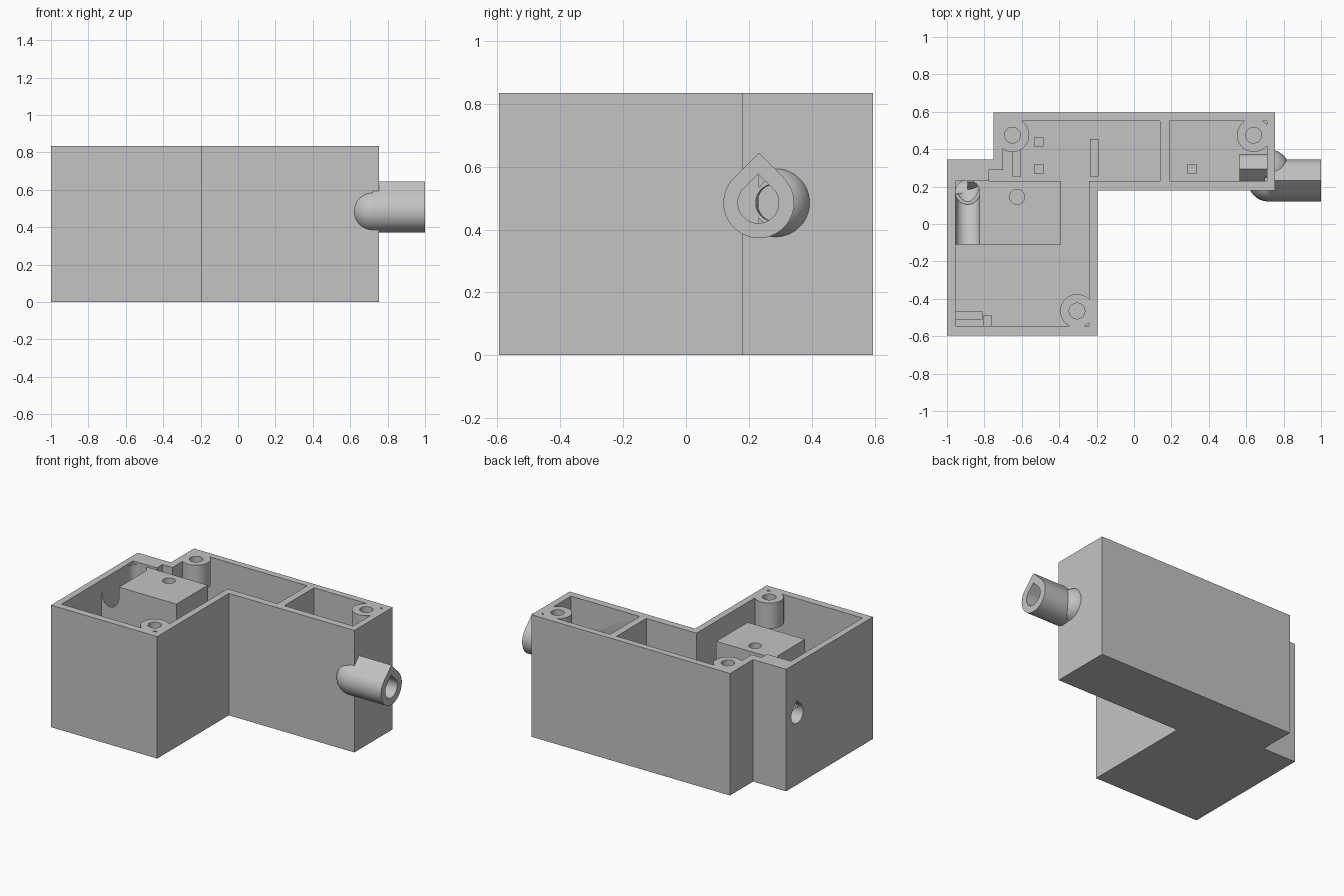
import bpy, bmesh, math
from mathutils import Vector

if "Cube" in bpy.data.objects:
    bpy.data.objects.remove(bpy.data.objects["Cube"])

TOP, FLOOR = 0.835, 0.045
AXIS_Z = 0.485

gray = bpy.data.materials.new("plain_gray")
gray.diffuse_color = (0.55, 0.55, 0.55, 1)
gray.use_nodes = True
gray.node_tree.nodes["Principled BSDF"].inputs["Base Color"].default_value = gray.diffuse_color


def finish(name, bm):
    bmesh.ops.recalc_face_normals(bm, faces=bm.faces)
    me = bpy.data.meshes.new(name)
    bm.to_mesh(me)
    bm.free()
    me.materials.append(gray)
    ob = bpy.data.objects.new(name, me)
    bpy.context.collection.objects.link(ob)
    return ob


def prism(name, base, offset):
    """Closed 3D outline extruded along an offset."""
    bm = bmesh.new()
    face = bm.faces.new([bm.verts.new(p) for p in base])
    new = bmesh.ops.extrude_face_region(bm, geom=[face])["geom"]
    bmesh.ops.translate(bm, vec=Vector(offset),
                        verts=[g for g in new if isinstance(g, bmesh.types.BMVert)])
    return finish(name, bm)


def plan(name, pts, z0, z1):
    return prism(name, [(x, y, z0) for x, y in pts], (0, 0, z1 - z0))


def box(name, x0, x1, y0, y1, z0, z1):
    return plan(name, [(x0, y0), (x1, y0), (x1, y1), (x0, y1)], z0, z1)


def rod(name, a, b, r, n=48):
    a, b = Vector(a), Vector(b)
    bm = bmesh.new()
    bmesh.ops.create_cone(bm, cap_ends=True, segments=n, radius1=r, radius2=r,
                          depth=(b - a).length)
    q = (b - a).to_track_quat('Z', 'Y')
    for v in bm.verts:
        v.co = q @ v.co + (a + b) / 2
    return finish(name, bm)


def ball(name, c, r):
    bm = bmesh.new()
    bmesh.ops.create_uvsphere(bm, u_segments=48, v_segments=24, radius=r)
    bmesh.ops.translate(bm, vec=Vector(c), verts=bm.verts)
    return finish(name, bm)


def teardrop(name, x0, x1, y, r, n=36):
    """Round bar along x with a pointed top."""
    pts = [(x0, y, AXIS_Z + r * math.sqrt(2))]
    for i in range(n + 1):
        a = math.radians(135 + 270 * i / n)
        pts.append((x0, y + r * math.cos(a), AXIS_Z + r * math.sin(a)))
    return prism(name, pts, (x1 - x0, 0, 0))


def cut(target, *cutters):
    for c in cutters:
        m = target.modifiers.new("cut", 'BOOLEAN')
        m.operation, m.solver, m.object = 'DIFFERENCE', 'EXACT', c
        bpy.context.view_layer.objects.active = target
        bpy.ops.object.modifier_apply(modifier=m.name)


# L-shaped outer shell
shell = plan("housing_shell", [(-1, -.595), (-.195, -.595), (-.195, .18), (.755, .18),
                               (.755, .595), (-.75, .595), (-.75, .345), (-1, .345)], 0, TOP)

# Cutters: two open chambers, wall openings and pipe bores
main_chamber = plan("main_chamber", [(-.955, -.545), (-.24, -.545), (-.24, .23), (.14, .23),
                                     (.14, .55), (-.70, .55), (-.70, .29), (-.775, .29),
                                     (-.775, .23), (-.955, .23)], FLOOR, 1)
side_chamber = box("side_chamber", .19, .71, .23, .55, FLOOR, 1)
round_window = rod("round_window", (-.3, -.28, .475), (-.1, -.28, .475), .205, 72)
front_hole = rod("front_hole", (-.645, -.7, .725), (-.645, -.5, .725), .058)
inlet_bore = teardrop("inlet_bore", -1.1, -.89, .225, .065)
outlet_bore = teardrop("outlet_bore", .70, 1.1, .23, .065)
inner_bore = rod("inner_bore", (.5, .29, AXIS_Z), (.75, .28, AXIS_Z), .06)
cutters = [main_chamber, side_chamber, round_window, front_hole,
           inlet_bore, outlet_bore, inner_bore]
cut(shell, *cutters)

# Outlet pipe with rounded inner end and elbow bulge
pipe = teardrop("outlet_pipe", .72, 1, .2315, .1125)
pipe_end = ball("outlet_round_end", (.72, .2315, AXIS_Z), .1115)
elbow = ball("outlet_elbow", (.72, .285, AXIS_Z), .114)
stub = teardrop("inner_pipe_stub", .565, .72, .295, .08)
for part in (pipe, pipe_end, elbow):
    cut(part, side_chamber, outlet_bore, inner_bore)
cut(stub, inner_bore, outlet_bore)

# Mounting block with a sloped, open-topped channel
block = box("mounting_block", -.955, -.39, -.11, .23, FLOOR, .82)
block_hole = rod("block_hole", (-.625, .145, .6), (-.625, .145, 1), .04)
low, high = (-.89, .225, AXIS_Z), (-.89, -.16, .79)
channel = rod("channel", low, high, .065)
slot = prism("channel_slot", [(-.955, .17, .53), (-.955, -.16, .79), (-.955, -.16, 1),
                              (-.955, .17, 1)], (.13, 0, 0))
end_well = rod("channel_end_well", (-.89, .17, AXIS_Z), (-.89, .17, 1), .065)
cutters += [block_hole, channel, slot, end_well]
cut(block, block_hole, channel, slot, end_well, inlet_bore)

# Screw bosses hanging at the rim
bosses = []
for i, (x, y) in enumerate([(-.65, .475), (.64, .475), (-.305, -.465)]):
    boss = rod(f"screw_boss_{i + 1}", (x, y, .66), (x, y, TOP), .09)
    hole = rod("screw_hole", (x, y, .69), (x, y, 1), .042)
    cut(boss, hole)
    cutters.append(hole)
    bosses.append(boss)

# Low support posts and fins on the chamber floor
for i, (x, y) in enumerate([(-.51, .44), (-.51, .295), (.31, .295)]):
    box(f"support_post_{i + 1}", x - .025, x + .025, y - .025, y + .025, FLOOR, .2)
box("support_fin_left", -.65, -.605, .255, .45, FLOOR, .2)
box("support_fin_middle", -.235, -.19, .255, .455, FLOOR, .2)
box("corner_ledge", -.955, -.81, -.51, -.465, FLOOR, .2)
box("corner_post", -.805, -.76, -.545, -.49, FLOOR, .2)

for c in cutters:
    bpy.data.objects.remove(c, do_unlink=True)

# Smooth curved walls, keep edges crisp
for ob in bpy.context.scene.objects:
    ob.select_set(True)
bpy.context.view_layer.objects.active = shell
bpy.ops.object.shade_smooth_by_angle(angle=math.radians(30))
